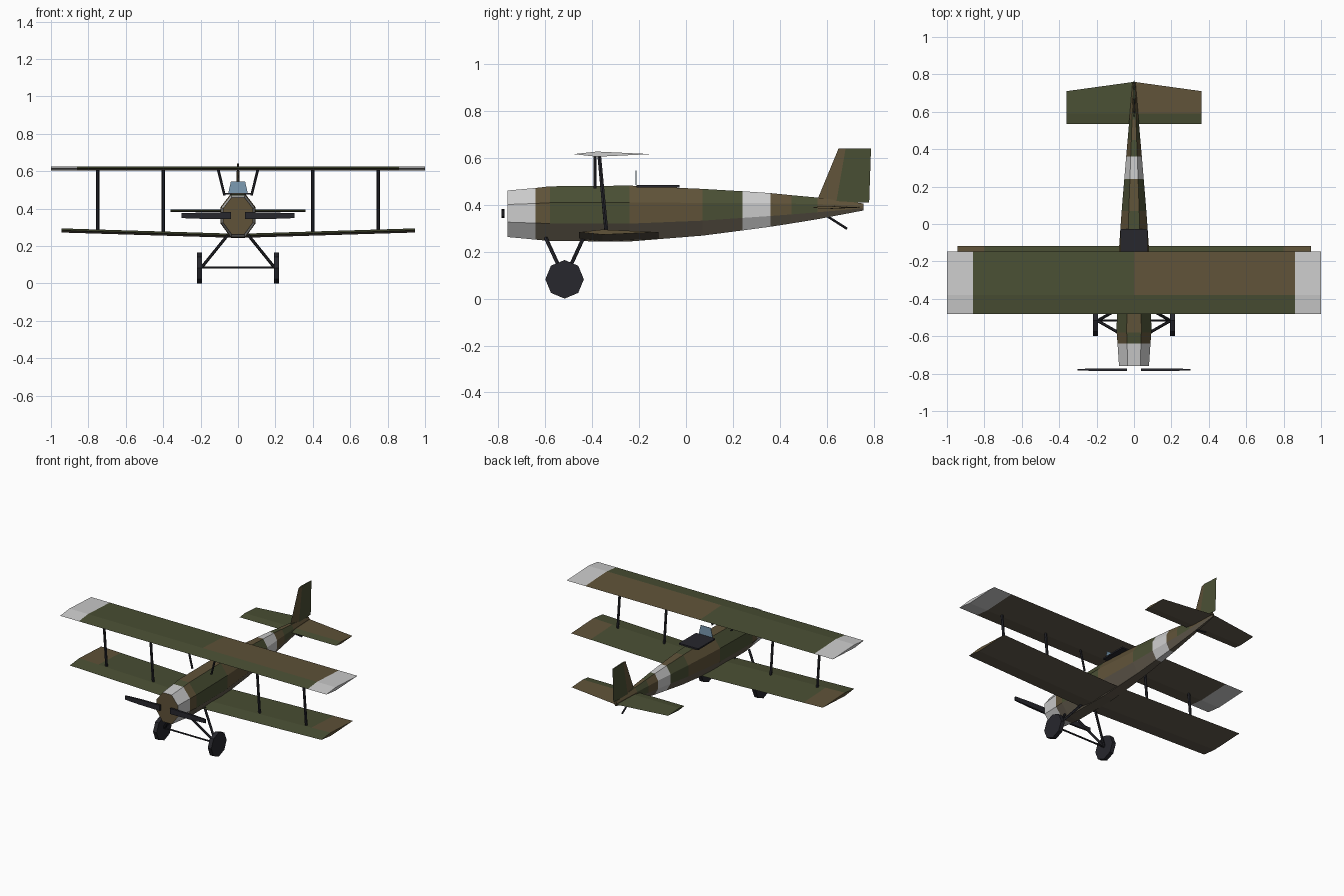
import bpy, bmesh, math
from mathutils import Vector

if "Cube" in bpy.data.objects:
    bpy.data.objects.remove(bpy.data.objects["Cube"])

COLORS = {
    "green": (0.068, 0.078, 0.034), "brown": (0.115, 0.085, 0.04),
    "pale": (0.52, 0.52, 0.52), "under": (0.125, 0.105, 0.075),
    "dark": (0.02, 0.02, 0.026), "glass": (0.2, 0.33, 0.45),
}
NAMES = list(COLORS)
MATS = []
for n, c in COLORS.items():
    m = bpy.data.materials.new(n)
    m.diffuse_color = (*c, 1)
    m.use_nodes = True
    m.node_tree.nodes["Principled BSDF"].inputs["Base Color"].default_value = m.diffuse_color
    MATS.append(m)


def loft(name, rings, paint, cap=("dark", "dark")):
    """Skin equal-sized rings; paint is a colour name or function(section, facet)."""
    bm = bmesh.new()
    vs = [[bm.verts.new(p) for p in r] for r in rings]
    n = len(rings[0])

    def face(verts, color):
        bm.faces.new(verts).material_index = NAMES.index(color)
    for i in range(len(vs) - 1):
        for j in range(n):
            k = (j + 1) % n
            face((vs[i][j], vs[i][k], vs[i + 1][k], vs[i + 1][j]),
                 paint if isinstance(paint, str) else paint(i, j))
    face(vs[0][::-1], cap[0])
    face(vs[-1], cap[1])
    bmesh.ops.recalc_face_normals(bm, faces=bm.faces)
    me = bpy.data.meshes.new(name)
    bm.to_mesh(me)
    bm.free()
    for m in MATS:
        me.materials.append(m)
    ob = bpy.data.objects.new(name, me)
    bpy.context.collection.objects.link(ob)
    return ob


def rod(name, a, b, r, n=6, color="dark", turn=0.0):
    """Straight n-sided bar from a to b."""
    a, b = Vector(a), Vector(b)
    d = (b - a).normalized()
    u = d.cross(Vector((0, 1, 0))).normalized()
    v = d.cross(u)
    ang = [2 * math.pi * k / n + turn for k in range(n)]
    ring = [r * (math.cos(t) * u + math.sin(t) * v) for t in ang]
    return loft(name, [[p + q for q in ring] for p in (a, b)], color, (color, color))


# Fuselage: eight-sided sections (y, bottom z, top z, half width)
stations = [(-0.76, .262, .46, .08), (-0.64, .251, .471, .088), (-0.58, .245, .478, .093),
            (-0.24, .243, .481, .088), (0.07, .268, .467, .066), (0.24, .29, .457, .052),
            (0.36, .306, .449, .042), (0.45, .32, .44, .034), (0.56, .338, .43, .025),
            (0.755, .375, .405, .008)]
SIDE = ["pale", "brown", "green", "brown", "green", "pale", "brown", "green", "brown"]
SWAP = {"brown": "green", "green": "brown", "pale": "pale"}


def section(y, b, t, w):
    h = t - b
    half = [(.42 * w, b), (w, b + .32 * h), (w, b + .7 * h), (.42 * w, t)]
    return [(x, y, z) for x, z in half] + [(-x, y, z) for x, z in half[::-1]]


def hull_paint(i, j):
    c = SIDE[i]
    if c != "pale" and j in (0, 6, 7):
        return "under"
    return SWAP[c] if j == 3 else c


loft("fuselage", [section(*s) for s in stations], hull_paint, ("brown", "brown"))


# Wings: four-point section swept across the span
def wing(name, xs, y0, ridge, y1, z_at, t, paint, cap):
    """Facets: 0 front top, 1 rear top, 2 rear underside, 3 front underside."""
    rings = []
    for x in xs:
        z, e = z_at(x), y1(x)
        rings.append([(x, y0, z), (x, ridge, z + t), (x, e, z), (x, ridge, z - t)])
    return loft(name, rings, paint, cap)


def upper_paint(i, j):
    if i in (0, 3):
        return "pale"
    if j > 1:
        return "under"
    return "brown" if (i == 2 and j == 1) else "green"


def lower_paint(i, j):
    if j > 1:
        return "under"
    return "brown" if (i in (0, 3) and j == 1) else "green"


def tail_paint(i, j):
    if j > 1:
        return "under"
    return "brown" if (i == 1 and j == 1) else "green"


wing("upper_wing", (-1, -.86, 0, .86, 1), -.48, -.38, lambda x: -.147,
     lambda x: .615, .011, upper_paint, ("pale", "pale"))
wing("lower_wing", (-.945, -.8, 0, .8, .945), -.455, -.355, lambda x: -.117,
     lambda x: .254 + .029 * abs(x) / .945, .011, lower_paint, ("brown", "brown"))
wing("tailplane", (-.362, 0, .362), .535, .59, lambda x: .76 - .05 * abs(x) / .362,
     lambda x: .388, .007, tail_paint, ("green", "brown"))

# Fin and rudder
loft("tail_fin", [[(0, a, z0), (w, b, z0), (0, c, z0), (-w, b, z0)]
                  for a, b, c, z0, w in ((.555, .64, .78, .41, .01), (.65, .68, .788, .64, .006))],
     lambda i, j: "brown" if j in (0, 3) else "green", ("green", "green"))

# Cockpit opening and windscreen
rect = [(-.072, -.21), (.072, -.21), (.072, -.027), (-.072, -.027)]
loft("cockpit", [[(x, y, z) for x, y in rect] for z in (.474, .484)], "dark")
pane = [(-.052, .483), (.052, .483), (.038, .545), (-.038, .545)]
loft("windscreen", [[(x, y, z) for x, z in pane] for y in (-.215, -.211)], "glass",
     ("glass", "glass"))

# Parts repeated on both sides
for s, side in ((-1, "left"), (1, "right")):
    for x, pos in ((.4, "inner"), (.75, "outer")):
        rod(f"{side}_{pos}_wing_strut", (s * x, -.338, .254 + .029 * x / .945),
            (s * x, -.37, .613), .009)
    rod(f"{side}_cabane_strut", (s * .072, -.387, .47), (s * .107, -.387, .612), .007)
    rod(f"{side}_wheel", (s * .192, -.517, .082), (s * .219, -.517, .082), .082, 8)
    for y, pos in ((-.597, "front"), (-.437, "rear")):
        rod(f"{side}_{pos}_gear_leg", (s * .055, y, .258), (s * .195, -.517, .085), .008)
    # Propeller blade, slimmer toward the tip
    loft(f"{side}_propeller_blade",
         [[(s * x, -.779 + a * d, .362 + b * h) for a, b in ((-1, -1), (1, -1), (1, 1), (-1, 1))]
          for x, d, h in ((.038, .007, .019), (.19, .007, .017), (.302, .004, .013))], "dark")

# Axle and tail skid
rod("axle", (-.2, -.517, .085), (.2, -.517, .085), .006)
rod("tail_skid", (0, .59, .358), (0, .686, .297), .006)
